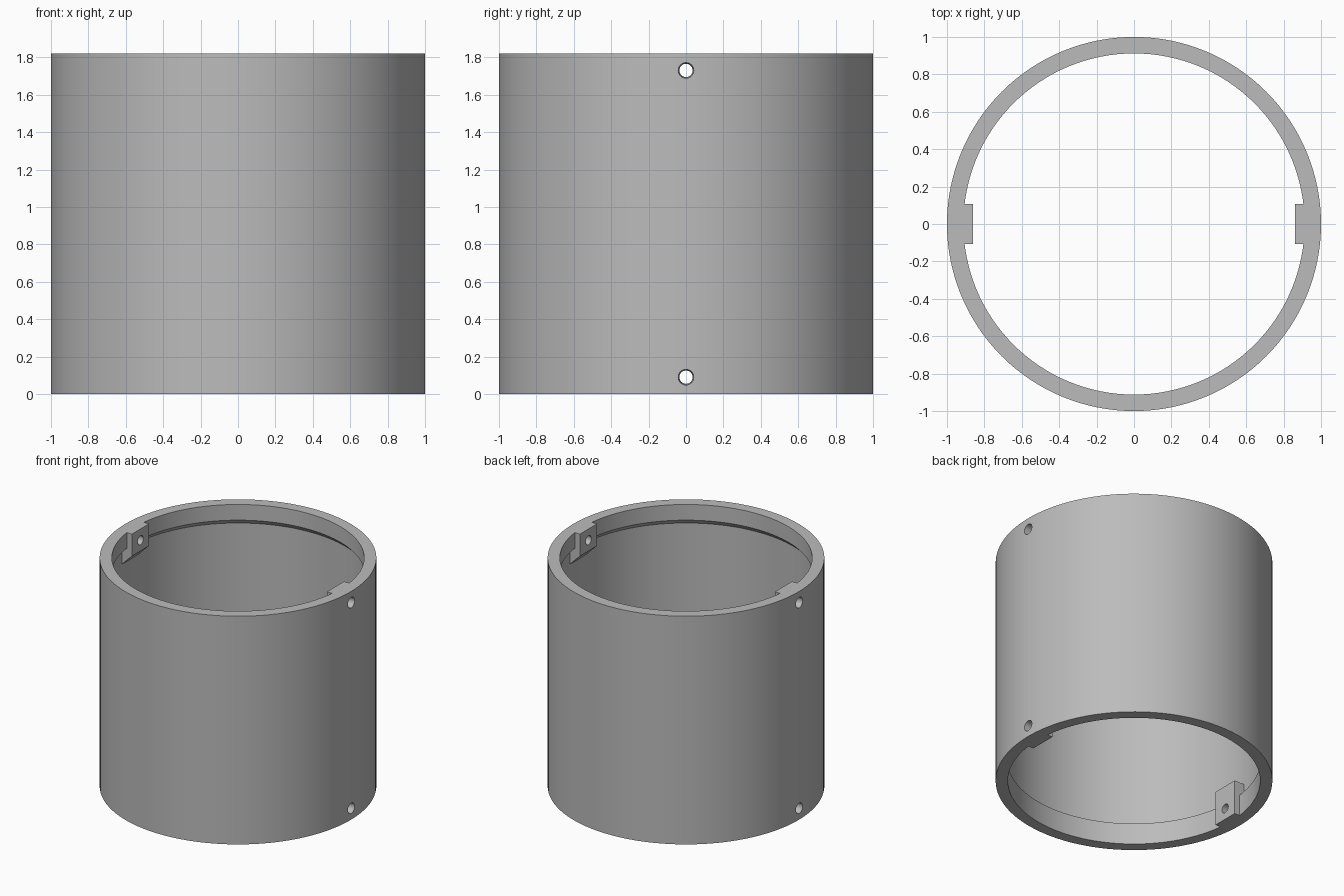
import bpy
import bmesh
import math
from mathutils import Matrix

HEIGHT, LIP, CAVITY = 1.82, 0.912, 0.955
SEGMENTS = 128

cube = bpy.data.objects.get("Cube")
if cube:
    bpy.data.objects.remove(cube, do_unlink=True)

grey = bpy.data.materials.new("plain grey")
grey.use_nodes = True
colour = (0.5, 0.5, 0.5, 1)
grey.diffuse_color = colour
grey.node_tree.nodes["Principled BSDF"].inputs["Base Color"].default_value = colour


def finish(name, bm):
    bmesh.ops.recalc_face_normals(bm, faces=bm.faces[:])
    mesh = bpy.data.meshes.new(name)
    bm.to_mesh(mesh)
    bm.free()
    mesh.materials.append(grey)
    obj = bpy.data.objects.new(name, mesh)
    bpy.context.collection.objects.link(obj)
    return obj


def lathe(name, profile):
    """Spin a closed (radius, z) profile around the z axis."""
    bm = bmesh.new()
    rings = []
    for i in range(SEGMENTS):
        a = math.tau * i / SEGMENTS
        rings.append([bm.verts.new((r * math.cos(a), r * math.sin(a), z)) for r, z in profile])
    count = len(profile)
    for i, ring in enumerate(rings):
        after = rings[(i + 1) % SEGMENTS]
        for j in range(count):
            k = (j + 1) % count
            bm.faces.new((ring[j], after[j], after[k], ring[k]))
    return finish(name, bm)


def block(name, profile, side, half_width=0.108):
    """Extrude an (x, z) profile along y on the given side."""
    bm = bmesh.new()
    face = bm.faces.new([bm.verts.new((side * x, -half_width, z)) for x, z in profile])
    extruded = bmesh.ops.extrude_face_region(bm, geom=[face])["geom"]
    verts = [v for v in extruded if isinstance(v, bmesh.types.BMVert)]
    bmesh.ops.translate(bm, verts=verts, vec=(0, 2 * half_width, 0))
    return finish(name, bm)


def drill(name, side, z):
    """Slightly tapered cutter, wider on the outside."""
    bm = bmesh.new()
    place = Matrix.Translation((side * 0.93, 0, z)) @ Matrix.Rotation(side * math.pi / 2, 4, "Y")
    bmesh.ops.create_cone(bm, cap_ends=True, segments=32, radius1=0.034,
                          radius2=0.043, depth=0.2, matrix=place)
    return finish(name, bm)


def combine(target, helper, operation):
    helper.hide_render = True
    mod = target.modifiers.new(helper.name, "BOOLEAN")
    mod.operation = operation
    mod.solver = "EXACT"
    mod.object = helper
    bpy.context.view_layer.objects.active = target
    bpy.ops.object.modifier_apply(modifier=mod.name)
    bpy.data.objects.remove(helper, do_unlink=True)


# Hollow tube: flat step above the lower lip, sloped step below the upper lip
tube = lathe("tube", [
    (1, 0), (1, HEIGHT), (LIP, HEIGHT), (LIP, HEIGHT - 0.125),
    (CAVITY, HEIGHT - 0.168), (CAVITY, 0.17), (LIP, 0.17), (LIP, 0)])

# Screw blocks: square at the bottom, with a sloped underside at the top
inner, outer = 0.86, 0.975
lower = [(inner, 0), (outer, 0), (outer, 0.275), (inner, 0.275)]
upper = [(inner, HEIGHT), (outer, HEIGHT),
         (outer, HEIGHT - 0.175 - (outer - inner)), (inner, HEIGHT - 0.175)]
for side in (-1, 1):
    combine(tube, block("lower_block", lower, side), "UNION")
    combine(tube, block("upper_block", upper, side), "UNION")

# Screw holes through wall and blocks
for side in (-1, 1):
    for z in (0.09, HEIGHT - 0.09):
        combine(tube, drill("screw_hole", side, z), "DIFFERENCE")

bpy.ops.object.select_all(action="DESELECT")
tube.select_set(True)
bpy.context.view_layer.objects.active = tube
bpy.ops.object.shade_smooth_by_angle(angle=math.radians(25))
